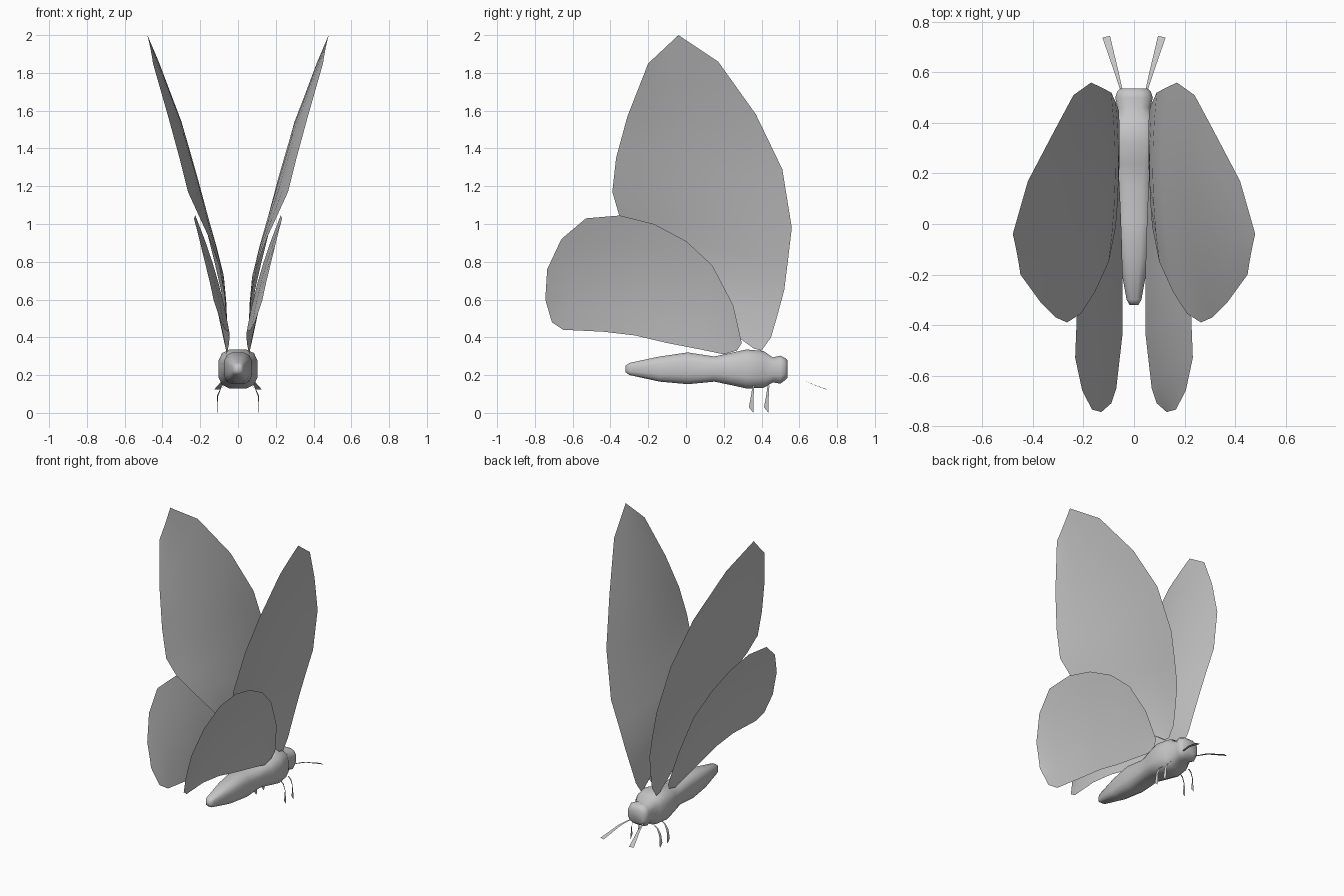
import bpy, math
from mathutils import Vector

if "Cube" in bpy.data.objects:
    bpy.data.objects.remove(bpy.data.objects["Cube"])

grey = bpy.data.materials.new("plain grey")
grey.diffuse_color = (0.57, 0.57, 0.57, 1)
grey.use_nodes = True
grey.node_tree.nodes["Principled BSDF"].inputs["Base Color"].default_value = grey.diffuse_color


def make(name, verts, faces, angle=80):
    me = bpy.data.meshes.new(name)
    me.from_pydata(verts, [], faces)
    me.materials.append(grey)
    ob = bpy.data.objects.new(name, me)
    bpy.context.collection.objects.link(ob)
    bpy.ops.object.select_all(action='DESELECT')
    ob.select_set(True)
    bpy.context.view_layer.objects.active = ob
    bpy.ops.object.shade_smooth_by_angle(angle=math.radians(angle))
    return ob


def sheet(name, lead, trail, bulge=0.0, cols=1):
    """Thin sheet bridging two edges, bowed toward the middle, on both sides."""
    for side, s in (("right", 1), ("left", -1)):
        verts, faces, w = [], [], cols + 1
        for a, b in zip(lead, trail):
            a, b = Vector(a), Vector(b)
            for j in range(w):
                t = j / cols
                p = a.lerp(b, t)
                p.x -= bulge * (a - b).length_squared * 4 * t * (1 - t)
                verts.append((s * p.x, p.y, p.z))
        for i in range(len(lead) - 1):
            for j in range(cols):
                k = i * w + j
                f = (k, k + w, k + w + 1, k + 1)
                faces.append(f if s > 0 else f[::-1])
        make(f"{side}_{name}", verts, faces)


# Fore wings: leading and trailing edges from root to tip
sheet("fore_wing",
      [(.058, .40, .33), (.06, .45, .40), (.073, .485, .52), (.09, .52, .65), (.127, .54, .81),
       (.17, .56, .98), (.24, .51, 1.29), (.315, .37, 1.58), (.42, .17, 1.86), (.48, -.04, 2.0)],
      [(.058, .36, .34), (.06, .18, .47), (.072, -.01, .62), (.10, -.15, .78), (.155, -.27, .93),
       (.21, -.355, 1.05), (.265, -.39, 1.17), (.31, -.37, 1.35), (.37, -.31, 1.57),
       (.45, -.20, 1.85)], bulge=.045, cols=6)

# Hind wings: upper and lower edges from root to tip
sheet("hind_wing",
      [(.072, .295, .37), (.115, .25, .57), (.152, .14, .78), (.185, 0, .91), (.21, -.17, 1.0),
       (.226, -.35, 1.045), (.233, -.53, 1.03), (.205, -.66, .92), (.166, -.735, .76)],
      [(.062, .27, .33), (.06, .20, .31), (.054, .08, .335), (.047, -.10, .37), (.045, -.27, .41),
       (.046, -.44, .43), (.07, -.65, .44), (.09, -.71, .48), (.13, -.745, .60)],
      bulge=.045, cols=5)

# Body: boxy rounded rings (y, bottom, top, half width)
rings = [(-.32, .215, .25, .018), (-.30, .20, .265, .03), (-.14, .164, .30, .06),
         (.01, .15, .322, .076), (.15, .164, .30, .078), (.24, .145, .32, .095),
         (.32, .127, .338, .106), (.41, .13, .33, .092), (.46, .16, .295, .066),
         (.50, .153, .305, .076), (.525, .172, .292, .068), (.537, .185, .28, .054)]
N = 12
verts, faces = [], []
for y, lo, hi, w in rings:
    for k in range(N):
        a = 2 * math.pi * (k + .5) / N
        c, s = math.cos(a), math.sin(a)
        x = math.copysign(abs(c) ** .65, c) * w
        z = (lo + hi) / 2 + math.copysign(abs(s) ** .65, s) * (hi - lo) / 2
        verts.append((x, y, z))
for r in range(len(rings) - 1):
    for k in range(N):
        a, b = r * N + k, r * N + (k + 1) % N
        faces.append((a, a + N, b + N, b))
faces.append(tuple(range(N)))
faces.append(tuple(range(len(verts) - 1, len(verts) - N - 1, -1)))
make("body", verts, faces, 60)

# Antennae: flat ribbons that widen to the tip
sheet("antenna",
      [(.043, .52, .19), (.063, .61, .175), (.095, .745, .125)],
      [(.051, .52, .19), (.081, .61, .175), (.125, .738, .125)])

# Legs: two pairs of bent, narrow ribbons
for name, y in (("middle", .345), ("front", .425)):
    sheet(f"{name}_leg",
          [(.07, y + .008, .145), (.092, y + .005, .13), (.110, y, .095), (.112, y - .012, .03)],
          [(.07, y + .018, .145), (.09, y + .015, .13), (.106, y + .013, .085), (.110, y + .012, 0)])
